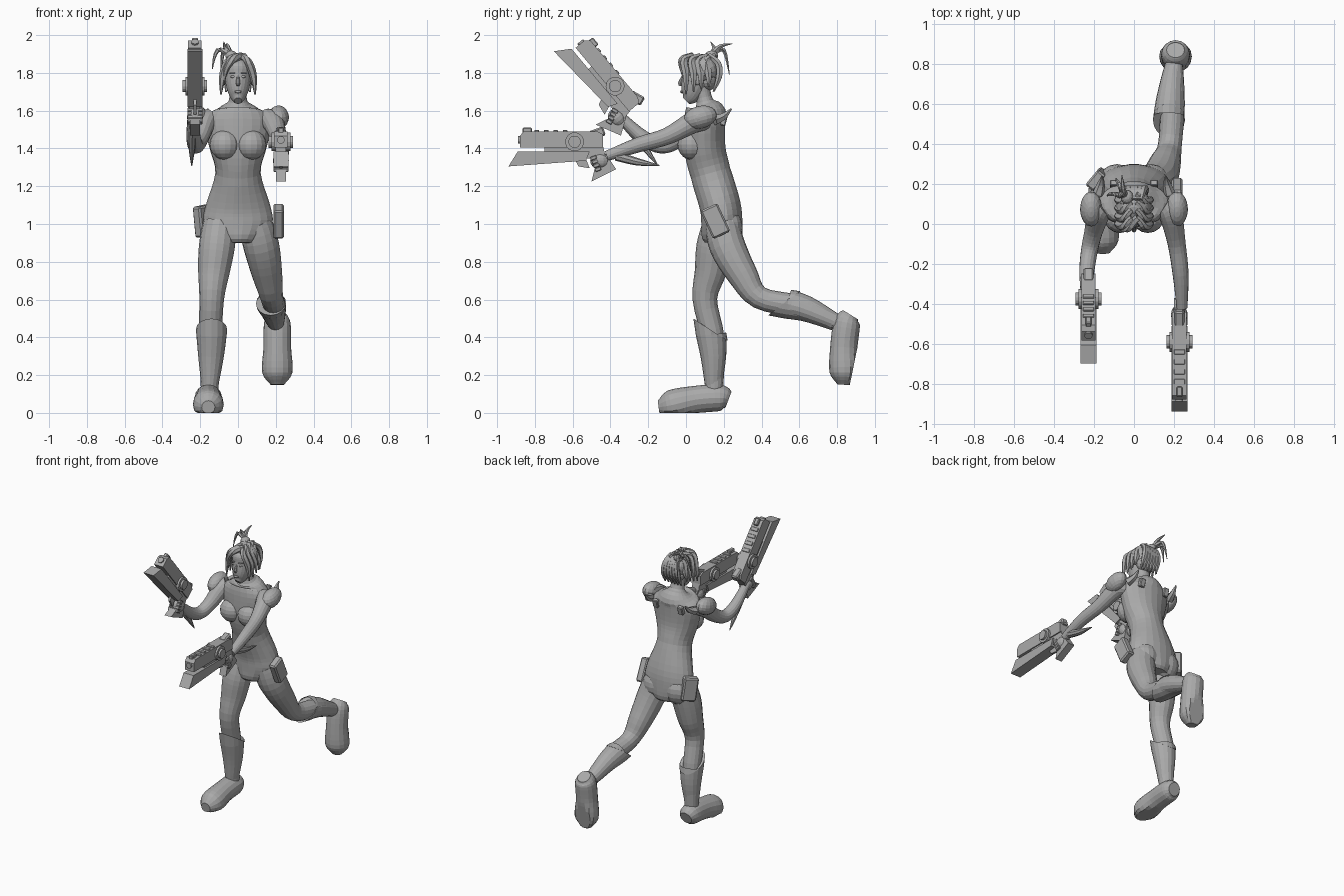
import bpy, bmesh
from math import sin, cos, pi, radians
from mathutils import Vector, Matrix

if "Cube" in bpy.data.objects:
    bpy.data.objects.remove(bpy.data.objects["Cube"], do_unlink=True)

grey = bpy.data.materials.new("plain_grey")
grey.use_nodes = True
grey.diffuse_color = (.4, .4, .4, 1)
grey.node_tree.nodes["Principled BSDF"].inputs["Base Color"].default_value = grey.diffuse_color


def finish(name, bm, matrix):
    bm.transform(matrix)
    bmesh.ops.recalc_face_normals(bm, faces=bm.faces)
    mesh = bpy.data.meshes.new(name)
    bm.to_mesh(mesh)
    bm.free()
    mesh.materials.append(grey)
    obj = bpy.data.objects.new(name, mesh)
    bpy.context.collection.objects.link(obj)


def smooth_path(points, steps):
    # Catmull-Rom interpolation of positions and radii together
    result = []
    last = len(points) - 1
    for i in range(last):
        before, start, end, after = (points[max(0, min(last, i + k))] for k in (-1, 0, 1, 2))
        for step in range(steps):
            t = step / steps
            result.append([q + t / 2 * (r - p + t * (2*p - 5*q + 4*r - w + t * (3*(q - r) + w - p)))
                           for p, q, r, w in zip(before, start, end, after)])
    result.append(points[last])
    return result


def loft(name, sideways, points, sides=16, steps=4, flat=1, depth_limit=1, slant=0,
         floor=-1, matrix=Matrix()):
    # Points are (y, z, radius); x eases from the first to the second sideways value
    path = smooth_path(points, steps)
    last = len(path) - 1
    x_start, x_end = sideways
    centres = [Vector((x_start + (x_end - x_start) * sin(pi / 2 * i / last), y, z))
               for i, (y, z, radius) in enumerate(path)]
    bm = bmesh.new()
    rings = []
    for i, centre in enumerate(centres):
        radius = path[i][-1]
        depth = min(radius * flat, depth_limit)
        tangent = (centres[min(i + 1, last)] - centres[max(i - 1, 0)]).normalized()
        across = Vector((1, 0, 0))
        across = (across - tangent * across.dot(tangent)).normalized()
        outward = tangent.cross(across)
        ring = []
        for k in range(sides):
            angle = 2 * pi * k / sides
            co = centre + across * radius * cos(angle) + outward * depth * sin(angle)
            if i == last:
                co += tangent * slant * sin(angle)
            co.z = max(co.z, floor)
            ring.append(bm.verts.new(co))
        rings.append(ring)
    for lower, upper in zip(rings, rings[1:]):
        for k in range(sides):
            bm.faces.new((lower[k - 1], lower[k], upper[k], upper[k - 1]))
    bm.faces.new(rings[0])
    bm.faces.new(rings[-1])
    finish(name, bm, matrix)


def ball(name, centre, size, tilt=0, segments=16):
    bm = bmesh.new()
    bmesh.ops.create_uvsphere(bm, u_segments=segments, v_segments=segments // 2 + 2, radius=1)
    turn = Matrix.Rotation(radians(tilt), 4, 'X')
    finish(name, bm, Matrix.Translation(centre) @ turn @ Matrix.Diagonal((*size, 1)))


def box(name, centre, size, tilt=0, yaw=0, matrix=Matrix()):
    bm = bmesh.new()
    bmesh.ops.create_cube(bm, size=1)
    bm.transform(Matrix.Diagonal((*size, 1)))
    bmesh.ops.bevel(bm, geom=bm.edges[:], offset=min(size) / 6, segments=1, affect='EDGES')
    turn = Matrix.Rotation(radians(yaw), 4, 'Z') @ Matrix.Rotation(radians(tilt), 4, 'X')
    finish(name, bm, matrix @ Matrix.Translation(centre) @ turn)


def prism(name, outline, half, matrix):
    # The outline is (forward, up), extruded sideways
    bm = bmesh.new()
    face = bm.faces.new([bm.verts.new((-half, -forward, up)) for forward, up in outline])
    moved = bmesh.ops.extrude_face_region(bm, geom=[face])["geom"]
    verts = [item for item in moved if isinstance(item, bmesh.types.BMVert)]
    bmesh.ops.translate(bm, vec=(2 * half, 0, 0), verts=verts)
    finish(name, bm, matrix)


def rod(name, centre, radius, depth, axis, matrix):
    bm = bmesh.new()
    bmesh.ops.create_cone(bm, cap_ends=True, segments=14, radius1=radius, radius2=radius, depth=depth)
    finish(name, bm, matrix @ Matrix.Translation(centre) @ Matrix.Rotation(pi / 2, 4, axis))


middle = (0, 0)
sides_of_body = (("left", 1), ("right", -1))

# Torso and neck
loft("torso", middle, [(.19, .9, .1), (.19, 1, .18), (.18, 1.1, .17), (.13, 1.27, .12), (.1, 1.4, .15),
                       (.1, 1.55, .18), (.11, 1.61, .11), (.1, 1.65, .05), (.08, 1.74, .05)],
     sides=22, flat=.9, depth_limit=.11)
for side, sign in sides_of_body:
    ball(side + "_chest", (sign * .07, .03, 1.42), (.08, .075, .08))
    ball(side + "_buttock", (sign * .085, .22, .98), (.09, .08, .1))
    # Shoulder armour with a rear spike, and a back buckle
    ball(side + "_shoulder_pad", (sign * .215, .075, 1.565), (.055, .09, .06), tilt=15)
    ball(side + "_shoulder_boss", (sign * .25, .07, 1.565), (.02, .04, .03), tilt=15)
    loft(side + "_pad_spike", (sign * .18, sign * .16), [(.15, 1.55, .03), (.2, 1.57, .02), (.24, 1.61, .004)],
         sides=6)
    box(side + "_back_buckle", (sign * .1, .2, 1.55), (.04, .03, .06), tilt=-15)

# Legs: the right one stands, the left one kicks back
loft("right_leg", (-.095, -.15), [(.18, 1, .09), (.15, .88, .095), (.13, .75, .084), (.1, .6, .065),
                                  (.145, .38, .06), (.15, .1, .045)])
loft("left_leg", (.09, .2), [(.19, 1, .09), (.22, .88, .095), (.3, .73, .08), (.39, .61, .06),
                             (.6, .56, .06), (.82, .47, .043)])

# Boots with a raised shin edge
loft("right_boot", (-.15, -.14), [(.145, .15, .046), (.145, .3, .068), (.13, .44, .083)], slant=-.07)
loft("left_boot", (.2, .175), [(.79, .48, .046), (.64, .55, .068), (.52, .58, .08)], slant=-.07)
kicked = Matrix.Translation((.208, .895, .285)) @ Matrix.Rotation(radians(78.5), 4, 'X')
for side, matrix in (("right", Matrix.Translation((-.157, 0, 0))), ("left", kicked)):
    loft(side + "_foot", middle, [(.225, .07, .045), (.18, .08, .07), (.05, .07, .073), (-.08, .04, .08),
                                  (-.145, .03, .035)], floor=0, matrix=matrix)

# Thigh pouches
pouch_size = (.055, .1, .165)
box("left_pouch", (.215, .155, 1.015), pouch_size, tilt=25)
box("right_pouch", (-.185, .225, 1.015), pouch_size, tilt=8, yaw=-40)

# Arms
loft("left_arm", (.15, .24), [(.085, 1.55, .06), (.04, 1.54, .058), (-.1, 1.465, .045), (-.25, 1.42, .04),
                              (-.42, 1.36, .027)])
loft("right_arm", (-.15, -.24), [(.085, 1.55, .06), (.05, 1.53, .058), (-.04, 1.45, .046), (-.13, 1.415, .042),
                                 (-.23, 1.46, .038), (-.35, 1.57, .027)])

# Curved blades behind the forearms
for name, sign, points in (("left_arm_blade", 1, [(-.37, 1.36, .025), (-.26, 1.33, .02), (-.14, 1.31, .003)]),
                           ("right_arm_blade", -1, [(-.32, 1.53, .025), (-.23, 1.42, .02), (-.15, 1.31, .003)])):
    loft(name, (sign * .24, sign * .245), points, sides=8)


def gun(side, place, elevation):
    # A gun pointing forward from its drum, with the hand holding it
    m = Matrix.Translation(place) @ Matrix.Rotation(radians(-elevation), 4, 'X')
    prism(side + "_gun_barrel", [(-.15, -.03), (-.15, .04), (-.12, .055), (.27, .055), (.29, .03), (.29, -.03)],
          .036, m)
    prism(side + "_gun_blade", [(-.08, -.05), (.3, -.05), (.35, -.13), (-.06, -.1)], .04, m)
    prism(side + "_gun_frame", [(-.15, -.02), (.16, -.02), (.16, -.06), (-.17, -.1)], .028, m)
    prism(side + "_gun_grip", [(-.08, -.07), (-.17, -.07), (-.22, -.145), (-.09, -.21), (-.11, -.13)], .026, m)
    box(side + "_gun_hammer", (0, .12, .045), (.05, .08, .05), tilt=20, matrix=m)
    box(side + "_front_sight", (0, -.25, .06), (.03, .05, .03), matrix=m)
    rod(side + "_gun_drum", (0, 0, 0), .05, .1, 'Y', m)
    rod(side + "_gun_drum_cap", (0, 0, 0), .033, .13, 'Y', m)
    rod(side + "_muzzle", (0, -.285, .01), .02, .03, 'X', m)
    prism(side + "_trigger_guard", [(-.06, -.09), (0, -.09), (-.02, -.13), (-.08, -.14)], .008, m)
    ball(side + "_hand", m @ Vector((0, .135, -.1)), (.042, .052, .045), tilt=-elevation)
    for k in range(4):
        box(side + "_top_rib", (0, -.05 * (k + 1), .055), (.055, .025, .014), matrix=m)
        box(side + "_finger", (0, .1 + .008 * k, -.085 - .02 * k), (.08, .034, .02), tilt=20, matrix=m)


gun("left", (.227, -.59, 1.435), 0)
gun("right", (-.228, -.375, 1.73), 50)

# Head and face
loft("head", middle, [(0, 1.652, .02), (.02, 1.675, .042), (.04, 1.72, .06), (.06, 1.78, .07),
                      (.07, 1.84, .07), (.075, 1.89, .02)], sides=20, flat=1.15)
loft("nose", middle, [(-.015, 1.785, .006), (-.03, 1.745, .012), (-.02, 1.735, .006)], sides=8)
ball("lips", (0, -.022, 1.7), (.02, .009, .008), segments=10)
for side, sign in sides_of_body:
    ball(side + "_eye", (sign * .028, -.011, 1.78), (.014, .008, .007), segments=10)
    box(side + "_eyebrow", (sign * .03, -.013, 1.8), (.03, .012, .005), yaw=sign * 22)
    ball(side + "_ear", (sign * .07, .06, 1.765), (.01, .02, .03), segments=10)

# Hair: cap, swept locks, fringe, bun and loose strands
ball("hair_cap", (0, .09, 1.815), (.088, .085, .085), tilt=20)
ball("hair_nape", (0, .115, 1.765), (.07, .05, .06))
for side, sign in sides_of_body:
    for k in range(4):
        y = .04 * k
        loft(side + "_side_lock", (sign * .01, sign * .09), [(.03 + y, 1.89, .015), (y - .01, 1.865, .02),
                                                             (y, 1.79, .02), (y, 1.685 + y / 3, .004)], sides=6)
    for k in range(3):
        x = sign * .025 * (k + .5)
        loft(side + "_back_lock", (x / 2, x), [(.12, 1.895, .014), (.17, 1.85, .018), (.175, 1.78, .018),
                                               (.145, 1.7, .005)], sides=6)
loft("fringe", (.02, -.075), [(.03, 1.89, .02), (-.02, 1.87, .02), (-.02, 1.82, .015), (0, 1.74, .004)], sides=6)
ball("hair_bun", (-.035, .135, 1.89), (.032, .035, .028), segments=12)
for x, bend, tip in ((-.06, (.18, 1.94), (.245, 1.955)), (-.09, (.2, 1.92), (.23, 1.79)),
                     (-.135, (.15, 1.92), (.14, 1.82)), (-.075, (.15, 1.93), (.13, 1.965))):
    loft("loose_strand", (-.04, x), [(.14, 1.9, .014), (*bend, .012), (*tip, .002)], sides=6)
